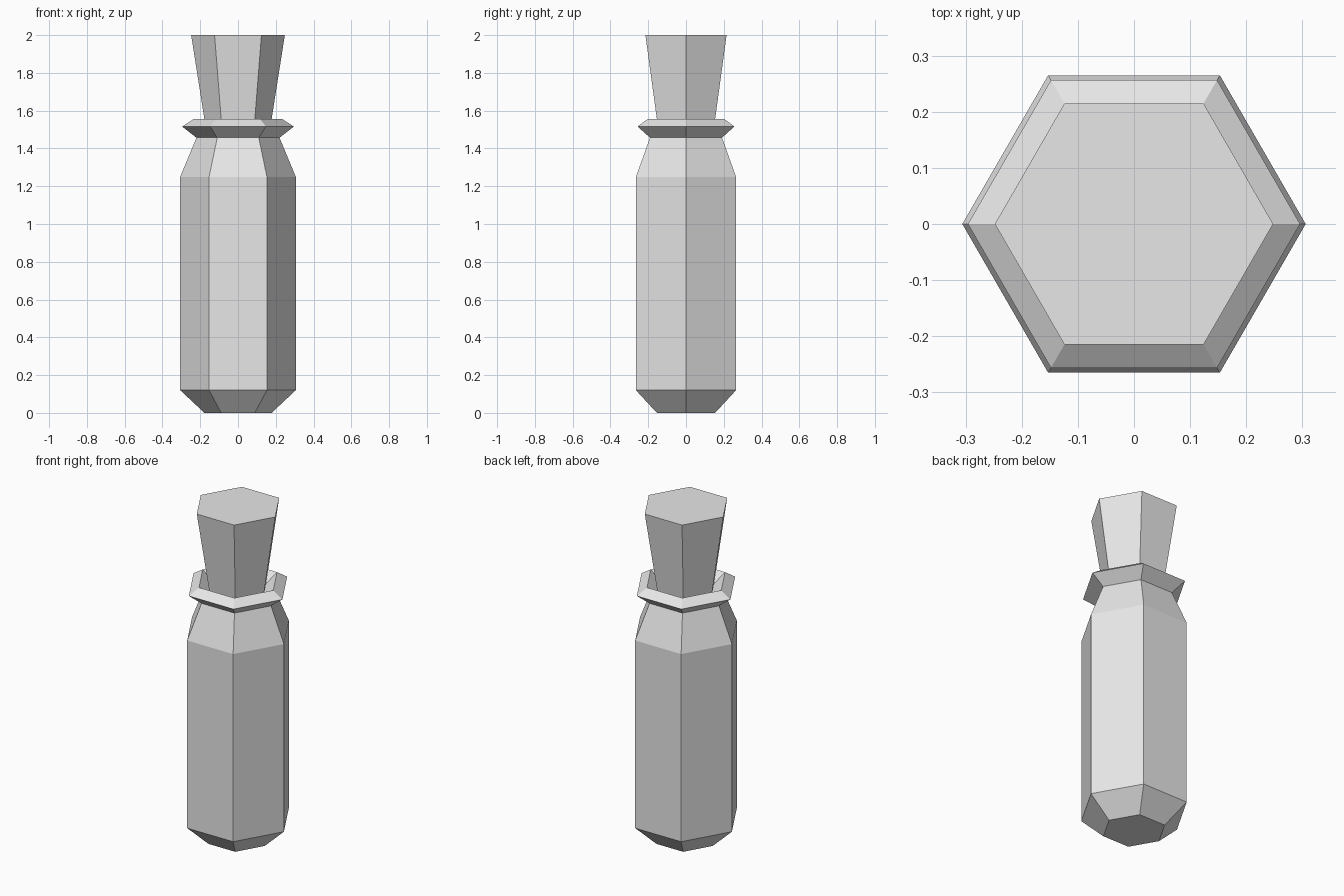
import bpy
import bmesh
from math import cos, sin, pi

cube = bpy.data.objects.get("Cube")
if cube:
    bpy.data.objects.remove(cube, do_unlink=True)

SIDES = 6

grey = bpy.data.materials.new("plain grey")
grey.use_nodes = True
grey.diffuse_color = (0.8, 0.8, 0.8, 1)
grey.node_tree.nodes["Principled BSDF"].inputs["Base Color"].default_value = (0.8, 0.8, 0.8, 1)


def hex_turned(name, profile):
    """Stack six-sided rings of (radius, height), closed at both ends."""
    bm = bmesh.new()
    rings = [[bm.verts.new((r * cos(2 * pi * i / SIDES), r * sin(2 * pi * i / SIDES), z))
              for i in range(SIDES)] for r, z in profile]
    for low, high in zip(rings, rings[1:]):
        for i in range(SIDES):
            j = (i + 1) % SIDES
            bm.faces.new((low[i], low[j], high[j], high[i]))
    bm.faces.new(rings[0][::-1])
    bm.faces.new(rings[-1])
    bmesh.ops.recalc_face_normals(bm, faces=bm.faces)
    mesh = bpy.data.meshes.new(name)
    bm.to_mesh(mesh)
    bm.free()
    mesh.materials.append(grey)
    obj = bpy.data.objects.new(name, mesh)
    bpy.context.collection.objects.link(obj)
    return obj


# Bottle: chamfered foot, straight body, shoulder, flared lip, funnel mouth
hex_turned("bottle", [(0.178, 0), (0.306, 0.12), (0.306, 1.25), (0.22, 1.457),
                      (0.296, 1.516), (0.235, 1.555), (0.165, 1.495)])

# Tapered stopper, its lower end seated in the mouth
hex_turned("stopper", [(0.163, 1.46), (0.248, 2.0)])
